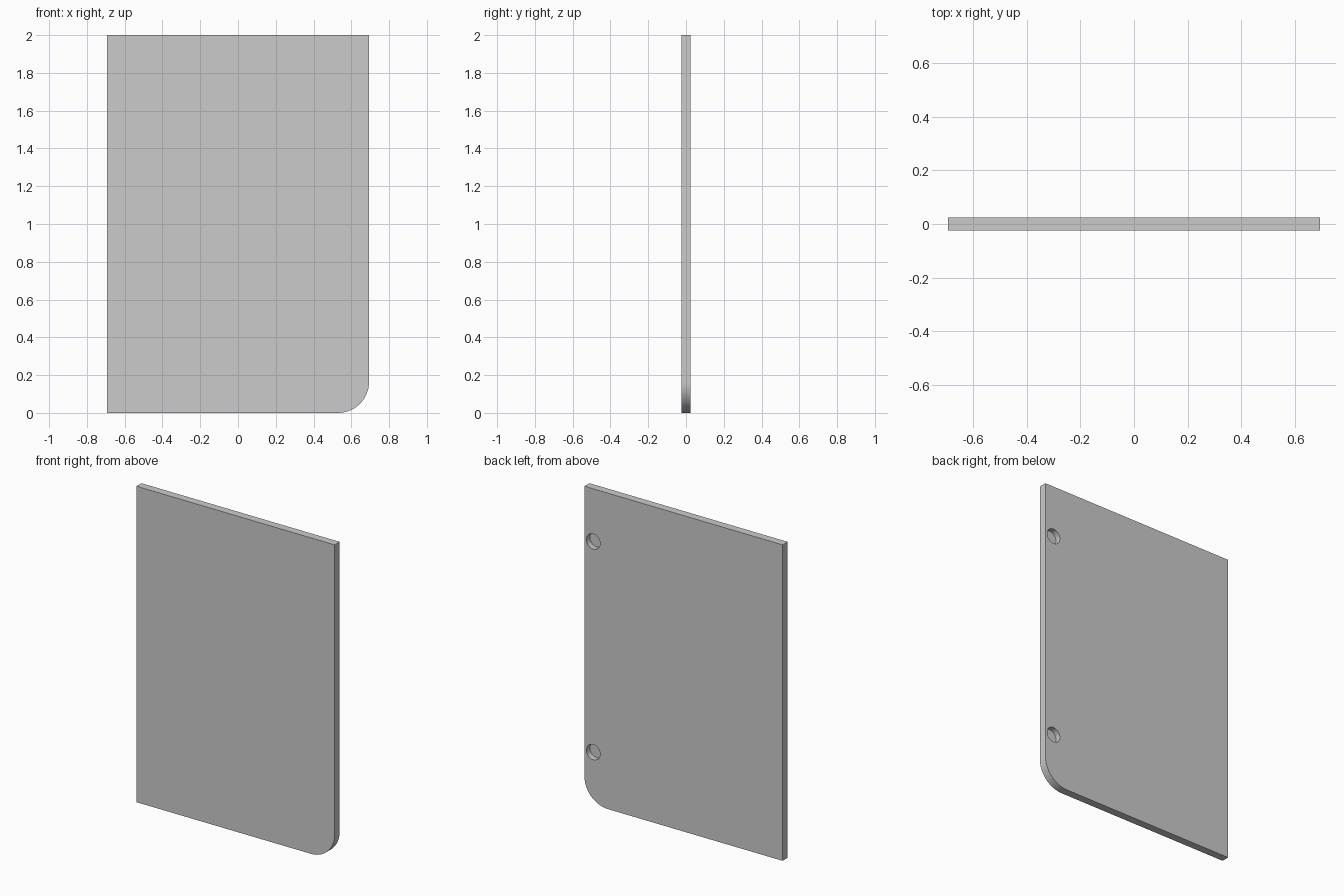
import bpy, bmesh, math

if "Cube" in bpy.data.objects:
    bpy.data.objects.remove(bpy.data.objects["Cube"])

W, H, T = 0.694, 2.0, 0.025      # half width, height, half thickness
R = 0.165                        # rounded corner radius
HOLE_R, DEPTH, INSET = 0.048, 0.035, 0.062


def make_object(name, bm):
    bmesh.ops.recalc_face_normals(bm, faces=bm.faces[:])
    mesh = bpy.data.meshes.new(name)
    bm.to_mesh(mesh)
    bm.free()
    obj = bpy.data.objects.new(name, mesh)
    bpy.context.collection.objects.link(obj)
    return obj


def extruded(name, outline, y0, y1):
    """Extrude an x-z outline from y0 to y1."""
    bm = bmesh.new()
    face = bm.faces.new([bm.verts.new((x, y0, z)) for x, z in outline])
    new = bmesh.ops.extrude_face_region(bm, geom=[face])["geom"]
    bmesh.ops.translate(bm, vec=(0, y1 - y0, 0),
                        verts=[v for v in new if isinstance(v, bmesh.types.BMVert)])
    return make_object(name, bm)


def arc(cx, cz, r, a0, a1, n):
    return [(cx + r * math.cos(math.radians(a0 + (a1 - a0) * i / n)),
             cz + r * math.sin(math.radians(a0 + (a1 - a0) * i / n)))
            for i in range(n + 1)]


# Door panel with one rounded lower corner
outline = [(-W, H), (-W, 0)] + arc(W - R, R, R, -90, 0, 24) + [(W, H)]
door = extruded("door_panel", outline, -T, T)

# Blind hinge cup holes in the back face
for i, z in enumerate((H / 6, H * 5 / 6)):
    cutter = extruded(f"hinge_hole_cutter_{i + 1}",
                      arc(W - INSET, z, HOLE_R, 0, 360, 48)[:-1],
                      T - DEPTH, T + 0.05)
    cutter.hide_render = True
    cutter.hide_set(True)
    mod = door.modifiers.new(f"hinge_hole_{i + 1}", "BOOLEAN")
    mod.operation = "DIFFERENCE"
    mod.solver = "EXACT"
    mod.object = cutter

# Smooth the curved walls, keep the edges sharp
bpy.context.view_layer.objects.active = door
door.select_set(True)
for mod in list(door.modifiers):
    bpy.ops.object.modifier_apply(modifier=mod.name)
bpy.ops.object.shade_smooth_by_angle(angle=math.radians(30))
for obj in list(bpy.data.objects):
    if obj is not door:
        bpy.data.objects.remove(obj)
